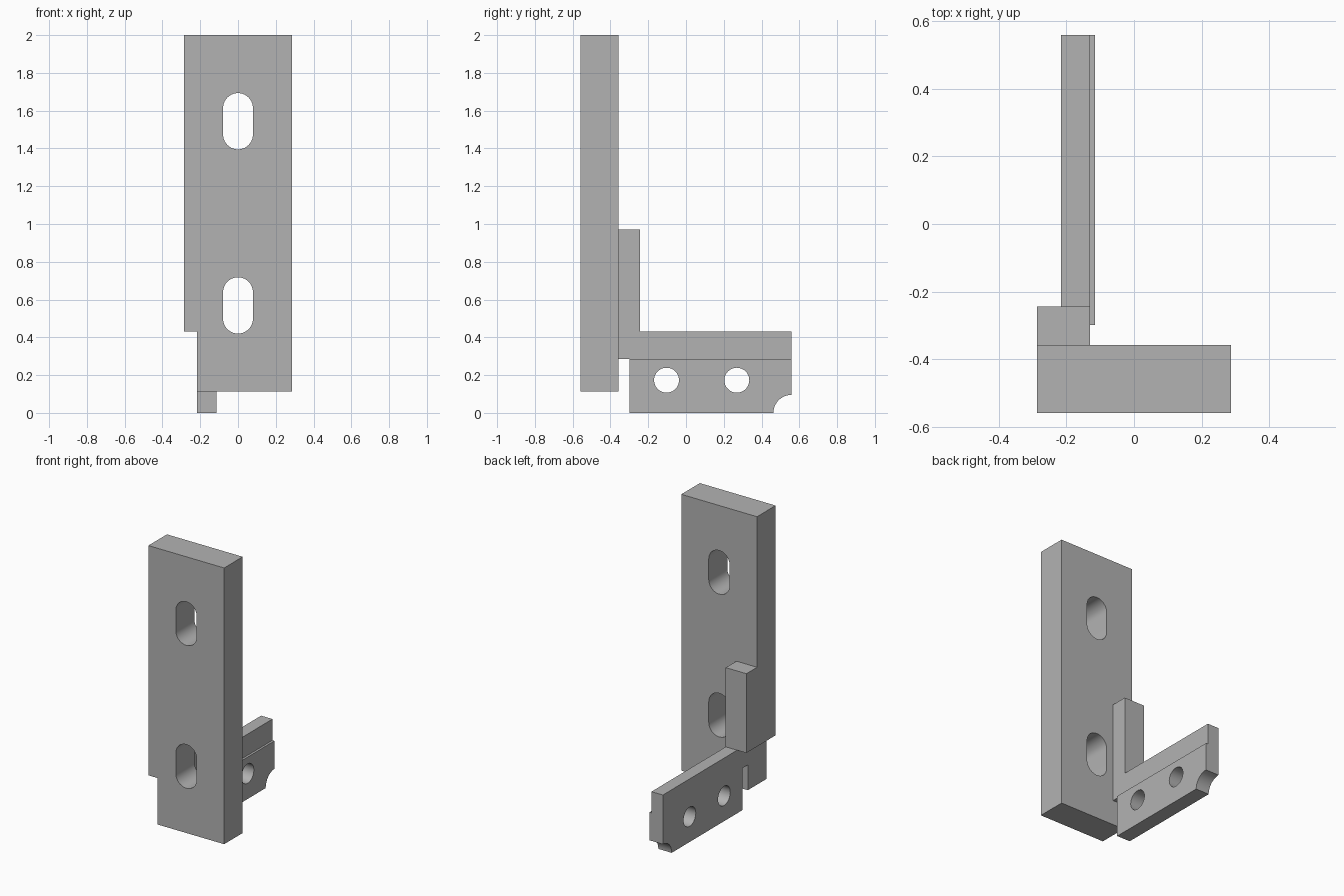
import bpy, bmesh
from math import pi, cos, sin
from mathutils import Vector

cube = bpy.data.objects.get("Cube")
if cube:
    bpy.data.objects.remove(cube, do_unlink=True)

GREY = (0.45, 0.45, 0.45, 1)
steel = bpy.data.materials.new("plain grey")
steel.use_nodes = True
steel.diffuse_color = GREY
steel.node_tree.nodes["Principled BSDF"].inputs["Base Color"].default_value = GREY


def arc(u, v, r, start, end, steps=20):
    angles = [start + (end - start) * i / steps for i in range(steps + 1)]
    return [(u + r * cos(a), v + r * sin(a)) for a in angles]


def circle(u, v, r):
    return arc(u, v, r, 0, 2 * pi, 40)[:-1]


def slot(u, low, high, r):
    return arc(u, high - r, r, 0, pi) + arc(u, low + r, r, pi, 2 * pi)


def rect(u0, u1, v0, v1):
    return [(u0, v0), (u1, v0), (u1, v1), (u0, v1)]


def extrude(name, loops, axis, start, end):
    """Fill an outline with holes and extrude it along x or y."""
    bm = bmesh.new()
    for loop in loops:
        verts = [bm.verts.new((start, u, v) if axis == "x" else (u, start, v))
                 for u, v in loop]
        for a, b in zip(verts, verts[1:] + verts[:1]):
            bm.edges.new((a, b))
    bmesh.ops.triangle_fill(bm, edges=bm.edges[:], use_beauty=True)
    result = bmesh.ops.extrude_face_region(bm, geom=bm.faces[:], use_keep_orig=True)
    moved = [g for g in result["geom"] if isinstance(g, bmesh.types.BMVert)]
    shift = Vector((end - start, 0, 0) if axis == "x" else (0, end - start, 0))
    bmesh.ops.translate(bm, verts=moved, vec=shift)
    bmesh.ops.recalc_face_normals(bm, faces=bm.faces[:])
    mesh = bpy.data.meshes.new(name)
    bm.to_mesh(mesh)
    bm.free()
    mesh.materials.append(steel)
    obj = bpy.data.objects.new(name, mesh)
    bpy.context.collection.objects.link(obj)
    bpy.ops.object.select_all(action="DESELECT")
    obj.select_set(True)
    bpy.context.view_layer.objects.active = obj
    bpy.ops.object.shade_smooth_by_angle(angle=pi / 6)
    return obj


# Shared levels
SIDE, BACK = 0.286, 0.558
PLATE_BACK, POST_BACK, FOOT_FRONT = -0.358, -0.243, -0.299
BAR_LOW, BAR_TOP = 0.286, 0.431
ARM_OUT, ARM_IN, FOOT_IN = -0.216, -0.13, -0.115

# Tall mounting plate with a notched lower corner and two slots
outline = [(ARM_OUT, 0.114), (SIDE, 0.114), (SIDE, 2), (-SIDE, 2),
           (-SIDE, BAR_TOP), (ARM_OUT, BAR_TOP)]
slots = [slot(0, low, low + 0.298, 0.079) for low in (0.42, 1.395)]
extrude("mounting_plate", [outline] + slots, "y", -BACK, PLATE_BACK)

# Short post behind the plate
extrude("rear_post", [rect(PLATE_BACK, POST_BACK, BAR_TOP, 0.972)], "x", -SIDE, ARM_IN)

# Arm reaching back, with two holes and a scooped lower corner
scoop = arc(BACK, 0, 0.095, pi, pi / 2)
holes = [circle(y, 0.173, 0.066) for y in (-0.103, 0.269)]
arm = [(FOOT_FRONT, 0)] + scoop + [(BACK, BAR_TOP), (PLATE_BACK, BAR_TOP),
                                  (PLATE_BACK, BAR_LOW), (FOOT_FRONT, BAR_LOW)]
extrude("arm", [arm] + holes, "x", ARM_OUT, ARM_IN)

# Thicker lower strip on the inner side of the arm
strip = [(FOOT_FRONT, 0)] + scoop + [(BACK, BAR_LOW), (FOOT_FRONT, BAR_LOW)]
extrude("arm_lower_strip", [strip] + holes, "x", ARM_IN, FOOT_IN)
